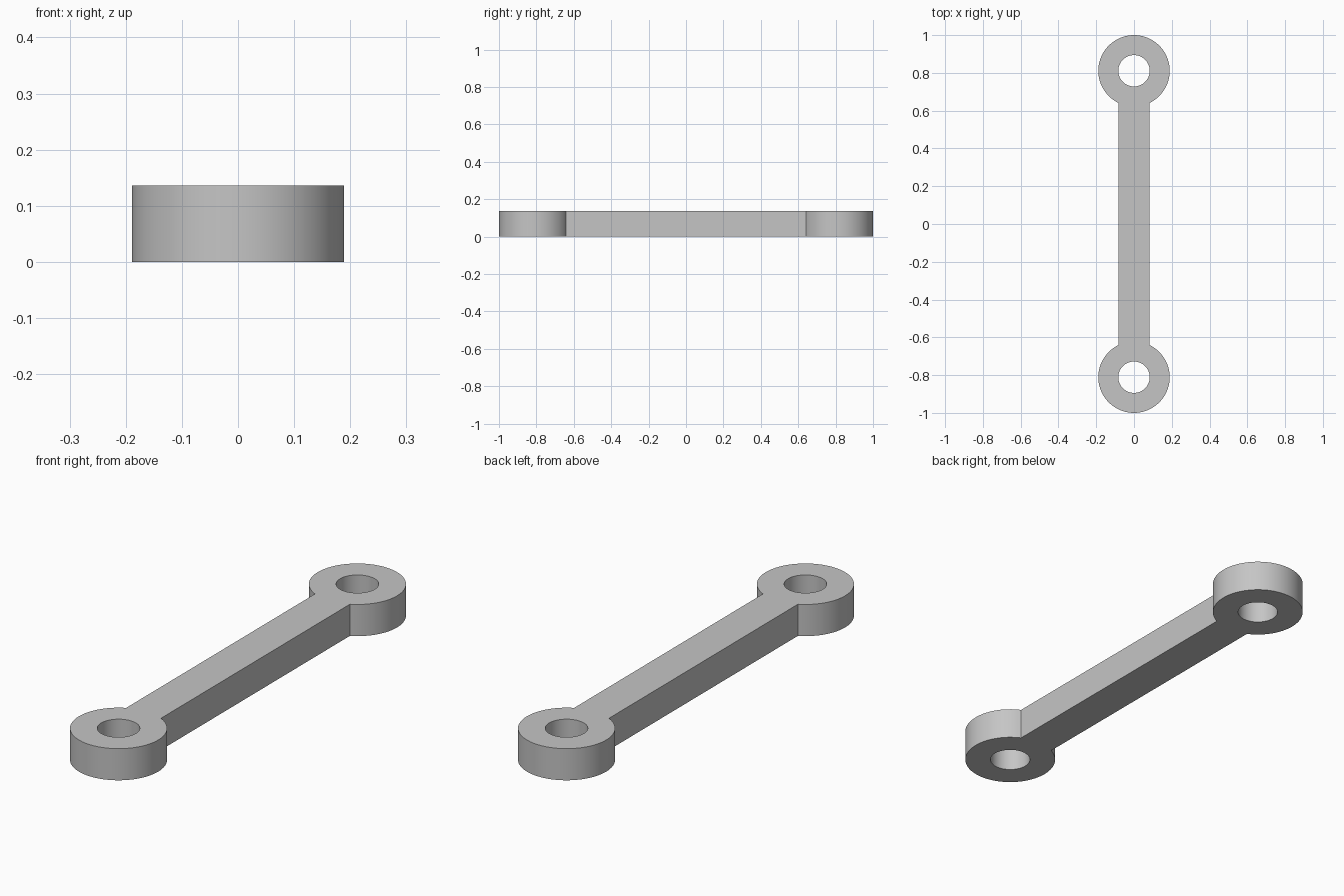
import bpy, bmesh
from math import sin, cos, pi, asin

cube = bpy.data.objects.get("Cube")
if cube:
    bpy.data.objects.remove(cube, do_unlink=True)

EYE_R, HOLE_R, CENTRE_Y = 0.189, 0.083, 0.811
BAR_HALF, HEIGHT = 0.083, 0.136
NECK_SEGS, ARC_SEGS = 12, 72

grey = bpy.data.materials.new("light grey")
grey.use_nodes = True
colour = (0.56, 0.56, 0.56, 1)
grey.diffuse_color = colour
grey.node_tree.nodes["Principled BSDF"].inputs["Base Color"].default_value = colour

# Angles round an eye: the neck that meets the bar, then the free arc
half = asin(BAR_HALF / EYE_R)
angles = [-pi / 2 - half + 2 * half * i / NECK_SEGS for i in range(NECK_SEGS)]
angles += [-pi / 2 + half + (2 * pi - 2 * half) * i / ARC_SEGS for i in range(ARC_SEGS)]

bm = bmesh.new()


def eye(side):
    """Flat ring at one end; returns the rim vertices that meet the bar."""
    def circle(r):
        return [bm.verts.new((side * r * cos(a), side * (CENTRE_Y + r * sin(a)), 0))
                for a in angles]
    inner, outer = circle(HOLE_R), circle(EYE_R)
    for i in range(len(angles)):
        j = (i + 1) % len(angles)
        bm.faces.new((inner[i], outer[i], outer[j], inner[j]))
    return outer[NECK_SEGS::-1]


# Bar face joins the two necks
bm.faces.new(eye(1) + eye(-1))
mesh = bpy.data.meshes.new("link_arm")
bm.to_mesh(mesh)
bm.free()
mesh.materials.append(grey)

link = bpy.data.objects.new("link_arm", mesh)
bpy.context.collection.objects.link(link)
bpy.ops.object.select_all(action="DESELECT")
link.select_set(True)
bpy.context.view_layer.objects.active = link

# Thickness, upward from the ground
solid = link.modifiers.new("thickness", "SOLIDIFY")
solid.thickness = HEIGHT
solid.offset = 1
bpy.ops.object.modifier_apply(modifier=solid.name)
bpy.ops.object.shade_smooth_by_angle(angle=pi / 6)
